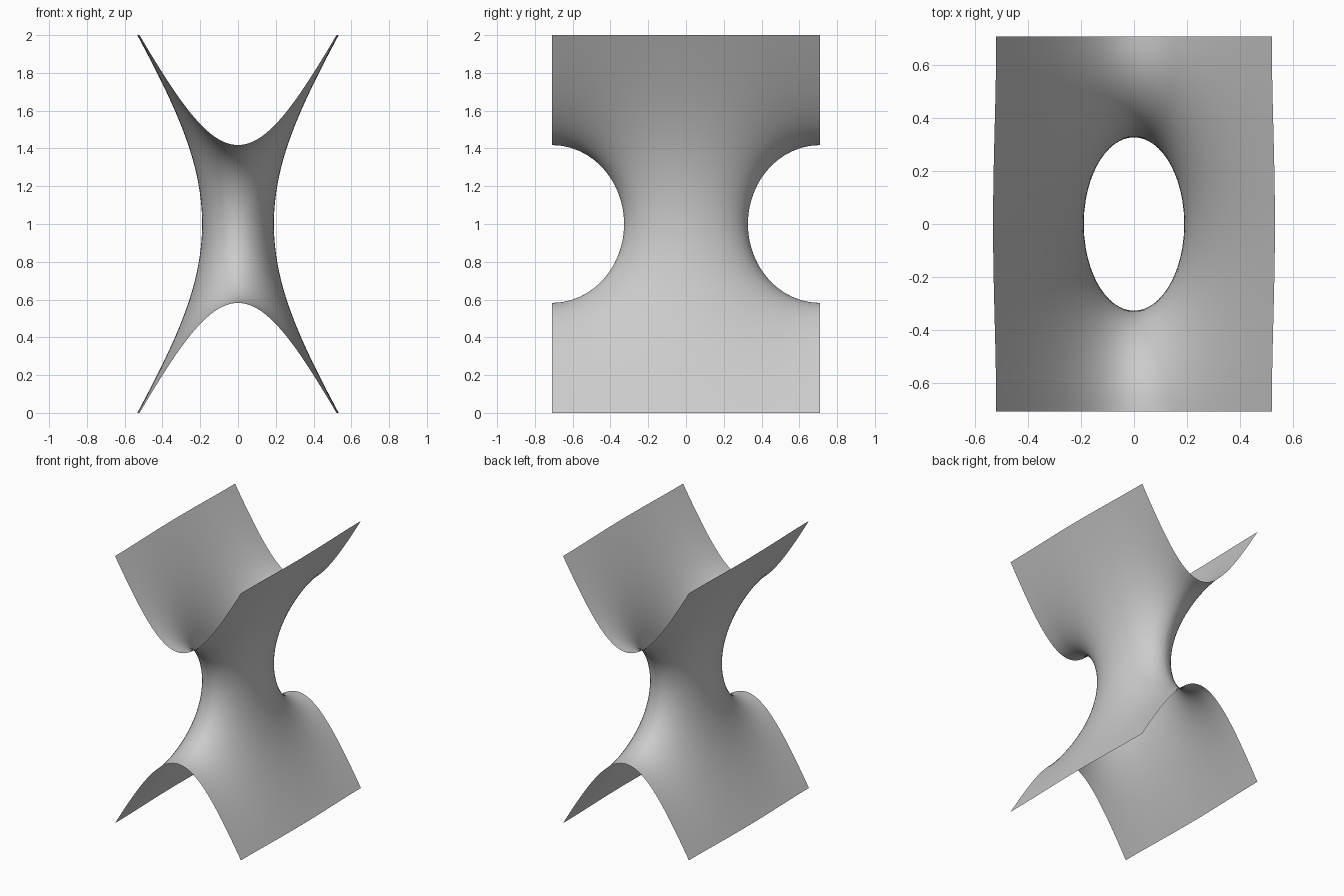
import bpy, bmesh
from math import sqrt, acos, acosh, cosh, sinh, cos, pi

if "Cube" in bpy.data.objects:
    bpy.data.objects.remove(bpy.data.objects["Cube"])

# Saddle tower: A(cosh ax - 1) - B(cosh bz - 1) = cos(y / S) - C0
HALF_Y = 0.71
S = HALF_Y / pi
C0 = 0.12
a, b = 8.0, 4.5
A = (1 - C0) / (cosh(a * 0.19) - 1)      # waist half width 0.19
B = (1 + C0) / (cosh(b * 0.418) - 1)     # side hole half height 0.42
N, ROWS, K = 14, 30, 2.2

# Slices along y, packed closer around the tight corner of the saddle
y0 = acos(C0)
slices = [y0 * (1 - (1 - i / N) ** 2) for i in range(N + 1)]
slices += [y0 + (pi - y0) * (i / N) ** 2 for i in range(1, N + 1)]


def curve(phase):
    """Points of one slice, from the symmetry plane out to the wing edge."""
    c = cos(phase) - C0
    q_end = B * (cosh(b) - 1)
    m_end = sqrt(q_end * (q_end + c))
    pts = []
    for j in range(ROWS + 1):
        m = m_end * (sinh(K * j / ROWS) / sinh(K)) ** 2
        r = sqrt(c * c + 4 * m * m)
        p, q = max(0, (r + c) / 2), max(0, (r - c) / 2)
        pts.append((acosh(1 + p / A) / a, phase * S, acosh(1 + q / B) / b))
    return pts


# One eighth of the surface
bm = bmesh.new()
grid = [[bm.verts.new(p) for p in curve(s)] for s in slices]
for g, h in zip(grid, grid[1:]):
    for j in range(ROWS):
        bm.faces.new((g[j], h[j], h[j + 1], g[j + 1])).smooth = True
mesh = bpy.data.meshes.new("saddle_surface")
bm.to_mesh(mesh)
bm.free()

surface = bpy.data.objects.new("saddle_surface", mesh)
surface.location.z = 1
bpy.context.collection.objects.link(surface)

# Mirror to the whole tower
mirror = surface.modifiers.new("mirror", 'MIRROR')
mirror.use_axis = (True, True, True)
mirror.merge_threshold = 0.0002
